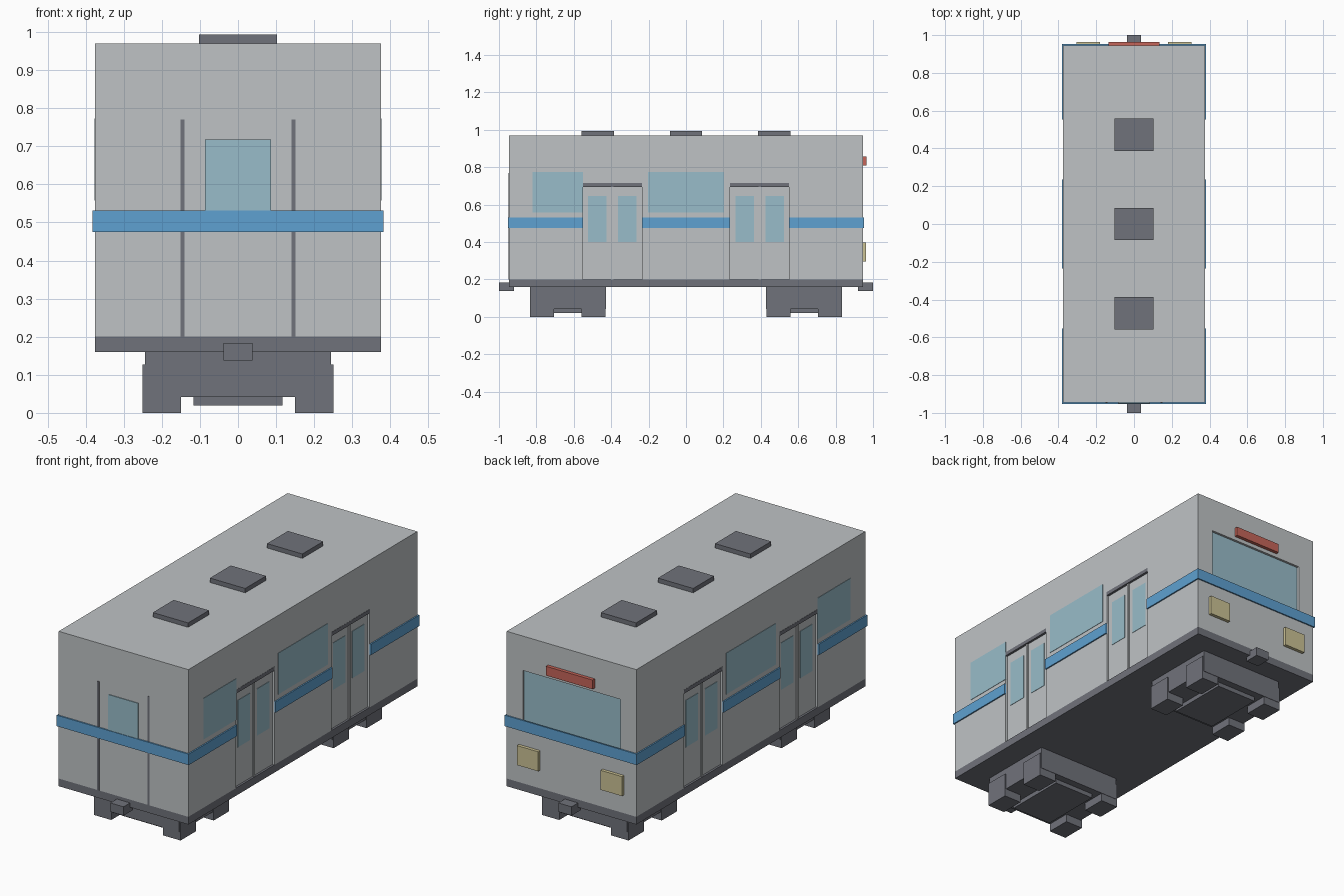
import bpy
import bmesh
from mathutils import Vector

cube = bpy.data.objects.get("Cube")
if cube:
    bpy.data.objects.remove(cube, do_unlink=True)


def material(name, color):
    m = bpy.data.materials.new(name)
    m.use_nodes = True
    m.diffuse_color = (*color, 1)
    m.node_tree.nodes["Principled BSDF"].inputs["Base Color"].default_value = (*color, 1)
    return m


SILVER = material("silver grey", (0.52, 0.545, 0.56))
DARK = material("dark grey", (0.163, 0.17, 0.197))
BLUE = material("stripe blue", (0.113, 0.355, 0.638))
GLASS = material("glass blue", (0.318, 0.507, 0.587))
RED = material("sign red", (0.56, 0.13, 0.10))
CREAM = material("lamp cream", (0.60, 0.54, 0.30))


def boxes(name, mat, spans, mirror=False):
    """One object of boxes, each given as (x range, y range, z range)."""
    bm = bmesh.new()
    for xs, ys, zs in spans:
        for s in ((1, -1) if mirror else (1,)):
            lo = Vector((min(s * xs[0], s * xs[1]), ys[0], zs[0]))
            hi = Vector((max(s * xs[0], s * xs[1]), ys[1], zs[1]))
            for v in bmesh.ops.create_cube(bm, size=1)["verts"]:
                v.co = [(a + b) / 2 + c * (b - a) for a, b, c in zip(lo, hi, v.co)]
    mesh = bpy.data.meshes.new(name)
    bm.to_mesh(mesh)
    bm.free()
    mesh.materials.append(mat)
    ob = bpy.data.objects.new(name, mesh)
    bpy.context.collection.objects.link(ob)
    return ob


W, L = 0.375, 0.946          # half width and half length of the body
FLOOR, ROOF = 0.2, 0.97
DEPTH = 0.011                # depth of door recesses
DOORS = (-0.394, 0.394)
DOOR_HALF = 0.158
BELT = (0.475, 0.532)
OUT = 0.007                  # stripe thickness

# Body shell with recessed doors and rear windscreen
body = boxes("body", SILVER, [((-W, W), (-L, L), (FLOOR, ROOF))])
cuts = [((s * (W - DEPTH), s * (W + 0.1)), (y - DOOR_HALF, y + DOOR_HALF), (FLOOR - 0.05, 0.714))
        for y in DOORS for s in (1, -1)]
cuts = [(tuple(sorted(x)), y, z) for x, y, z in cuts]
cuts.append(((-0.282, 0.282), (L - 0.015, L + 0.1), (0.5, 0.79)))
cutter = boxes("recess_cutter", SILVER, cuts)
cutter.hide_render = True
cutter.hide_viewport = True
cutter.display_type = "WIRE"
mod = body.modifiers.new("recesses", "BOOLEAN")
mod.operation = "DIFFERENCE"
mod.solver = "EXACT"
mod.object = cutter

# Underframe, couplers and roof vents
boxes("underframe", DARK, [((-W, W), (-L, L), (0.16, FLOOR))])
boxes("couplers", DARK, [((-0.038, 0.038), ys, (0.137, 0.183)) for ys in ((-1, -0.92), (0.92, 1))])
boxes("roof_vents", DARK, [((-0.102, 0.102), (y - 0.086, y + 0.086), (ROOF, 0.993))
                           for y in (-0.472, 0, 0.472)])

# Doors: glass panes, centre seam and top rail
panes, seams, rails = [], [], []
inner = W - DEPTH
for y in DOORS:
    for off in (-0.08, 0.08):
        panes.append(((inner - 0.002, inner + 0.002), (y + off - 0.05, y + off + 0.05), (0.4, 0.645)))
    seams.append(((inner - 0.002, inner + 0.006), (y - 0.006, y + 0.006), (FLOOR, 0.694)))
    rails.append(((inner - 0.002, W + 0.001), (y - DOOR_HALF, y + DOOR_HALF), (0.694, 0.714)))
boxes("door_glass", GLASS, panes, mirror=True)
boxes("door_seams", SILVER, seams, mirror=True)
boxes("door_rails", DARK, rails, mirror=True)

# Side and end windows
boxes("side_windows", GLASS, [((W - 0.002, W + 0.002), ys, (0.558, 0.773))
                              for ys in ((-0.822, -0.55), (-0.204, 0.204))], mirror=True)
boxes("front_window", GLASS, [((-0.086, 0.086), (-L - 0.004, -L + 0.002), (0.5, 0.718))])
boxes("rear_windscreen", GLASS, [((-0.282, 0.282), (L - 0.017, L - 0.012), (0.5, 0.79))])
boxes("front_door_lines", DARK, [((0.14, 0.151), (-L - 0.002, -L + 0.002), (FLOOR, 0.77))], mirror=True)

# Belt stripe, broken at the doors and wrapped around both ends
end = DOORS[1] + DOOR_HALF
mid = DOORS[1] - DOOR_HALF
boxes("side_stripes", BLUE, [((W - 0.002, W + OUT), ys, BELT)
                             for ys in ((-L, -end), (-mid, mid), (end, L))], mirror=True)
boxes("end_stripes", BLUE, [((-W - OUT, W + OUT), ys, BELT)
                            for ys in ((-L - OUT, -L), (L, L + OUT))])

# Rear sign and headlights
boxes("destination_sign", RED, [((-0.135, 0.135), (L - 0.005, 0.964), (0.81, 0.858))])
boxes("headlights", CREAM, [((0.181, 0.304), (L - 0.005, 0.963), (0.296, 0.398))], mirror=True)

# Bogies: frame, centre plate and wheel blocks
for label, c in (("front", -0.632), ("rear", 0.632)):
    boxes(label + "_bogie_frame", DARK, [((-0.244, 0.244), (c - 0.203, c + 0.203), (0.042, 0.165))])
    boxes(label + "_bogie_plate", DARK, [((-0.117, 0.117), (c - 0.165, c + 0.165), (0.019, 0.05))])
    boxes(label + "_wheels", DARK, [((0.15, 0.251), (c + o - 0.064, c + o + 0.064), (0, 0.127))
                                    for o in (-0.137, 0.137)], mirror=True)
